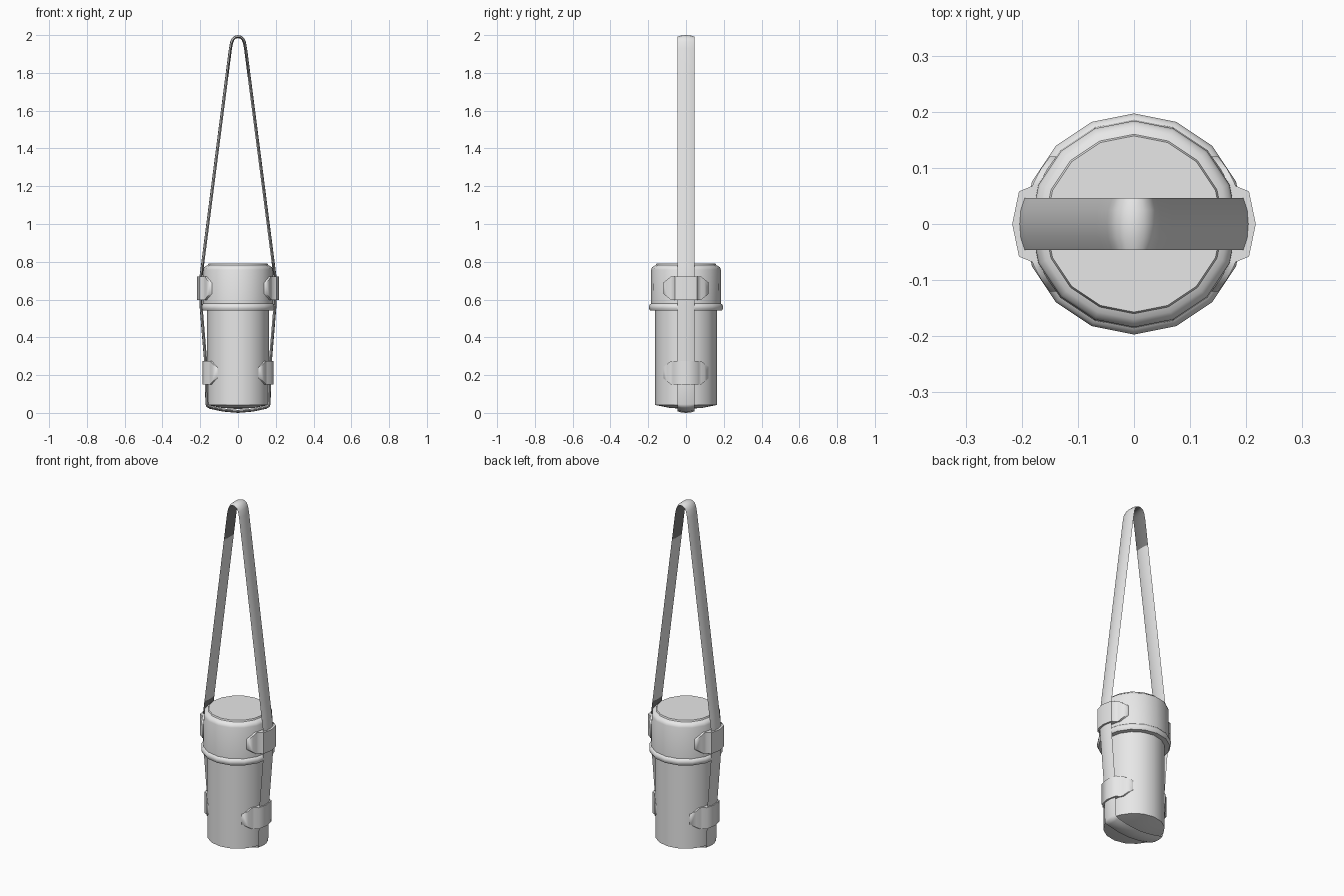
import bpy, bmesh, math
from mathutils import Vector

if "Cube" in bpy.data.objects:
    bpy.data.objects.remove(bpy.data.objects["Cube"])


def material(name, v):
    mat = bpy.data.materials.new(name)
    mat.diffuse_color = (v, v, v, 1)
    mat.use_nodes = True
    mat.node_tree.nodes["Principled BSDF"].inputs["Base Color"].default_value = mat.diffuse_color
    return mat


grey = material("light grey", 0.8)
dark = material("dark grey", 0.2)


def finish(name, bm, angle=35, mats=(grey,)):
    bmesh.ops.recalc_face_normals(bm, faces=bm.faces[:])
    me = bpy.data.meshes.new(name)
    bm.to_mesh(me)
    bm.free()
    for mat in mats:
        me.materials.append(mat)
    ob = bpy.data.objects.new(name, me)
    bpy.context.collection.objects.link(ob)
    bpy.ops.object.select_all(action='DESELECT')
    ob.select_set(True)
    bpy.context.view_layer.objects.active = ob
    bpy.ops.object.shade_smooth_by_angle(angle=math.radians(angle))
    return ob


def lathe(name, profile, sides=16):
    """Revolve (radius, z) points; the first and last lie on the axis."""
    bm = bmesh.new()
    rings = []
    for r, z in profile:
        if r == 0:
            rings.append([bm.verts.new((0, 0, z))] * sides)
        else:
            rings.append([bm.verts.new((r * math.cos(2 * math.pi * i / sides),
                                        r * math.sin(2 * math.pi * i / sides), z))
                          for i in range(sides)])
    for a, b in zip(rings, rings[1:]):
        for i in range(sides):
            j = (i + 1) % sides
            bm.faces.new(list(dict.fromkeys((a[i], a[j], b[j], b[i]))))
    return finish(name, bm)


# Container body with shallow domed base, and flanged lid with a raised top
lathe("body", [(0, 0.02), (0.09, 0.027), (0.163, 0.042), (0.163, 0.56), (0, 0.56)])
lathe("lid", [(0, 0.79), (0.157, 0.79), (0.160, 0.782), (0.170, 0.778), (0.180, 0.770),
              (0.184, 0.758), (0.186, 0.578), (0.192, 0.574), (0.197, 0.564),
              (0.197, 0.553), (0.190, 0.541), (0, 0.541)])

# Strap: rounded band swept round a closed loop in the xz plane
half = [(0, 2.0), (0.018, 1.996), (0.032, 1.984), (0.041, 1.965), (0.048, 1.93),
        (0.0674, 1.78), (0.13, 1.295), (0.1937, 0.80), (0.204, 0.72), (0.206, 0.66),
        (0.204, 0.57), (0.18, 0.28), (0.176, 0.15), (0.172, 0.045), (0.167, 0.032),
        (0.15, 0.022), (0.08, 0.007), (0, 0)]
path = [Vector(p) for p in half + [(-x, z) for x, z in half[-2:0:-1]]]
section = [(-0.046, -0.009), (-0.025, -0.002), (0, 0), (0.025, -0.002), (0.046, -0.009),
           (0.025, -0.016), (-0.025, -0.016)]
bm = bmesh.new()
rings = []
n = len(path)
for i, p in enumerate(path):
    d = (p - path[i - 1]).normalized() + (path[(i + 1) % n] - p).normalized()
    d.normalize()
    out = Vector((-d.y, d.x))
    rings.append([bm.verts.new((p.x + out.x * o, y, p.y + out.y * o)) for y, o in section])
for i in range(n):
    a, b = rings[i], rings[(i + 1) % n]
    z = (path[i].y + path[(i + 1) % n].y) / 2
    for k in range(len(section)):
        m = (k + 1) % len(section)
        f = bm.faces.new((a[k], a[m], b[m], b[k]))
        # dark lining on the inside, at the top loop and beside the lid
        if k >= 4 and (z > 1.78 or 0.57 < z < 0.8):
            f.material_index = 1
finish("strap", bm, 60, (grey, dark))


# Clips: chamfered plates hugging the body and stepping over the strap
def clip(name, side, zc, radius, bulge):
    cols = []
    for y in (0.12, 0.098, 0.08, 0.068):
        h = 0.03 + 0.032 * min(1, (0.12 - y) / 0.04)
        cols.append((y, math.sqrt(radius ** 2 - y * y) + 0.008, h))
    cols += [(0.058, bulge - 0.012, 0.062), (0, bulge, 0.062)]
    cols += [(-y, x, h) for y, x, h in cols[-2::-1]]
    # outer and inner skins, joined along the border
    bm = bmesh.new()
    rows = []
    for y, x, h in cols:
        inner = min(x - 0.012, math.sqrt(radius ** 2 - y * y) - 0.004)
        rows.append([bm.verts.new((side * px, y, zc + pz)) for px, pz in
                     ((x, -h), (x, h), (inner, h), (inner, -h))])
    for a, b in zip(rows, rows[1:]):
        for k in range(4):
            m = (k + 1) % 4
            bm.faces.new((a[k], a[m], b[m], b[k]))
    bm.faces.new(rows[0])
    bm.faces.new(rows[-1])
    finish(name, bm, 55)


for side, label in ((-1, "left"), (1, "right")):
    clip("upper_clip_" + label, side, 0.66, 0.186, 0.217)
    clip("lower_clip_" + label, side, 0.213, 0.161, 0.187)
